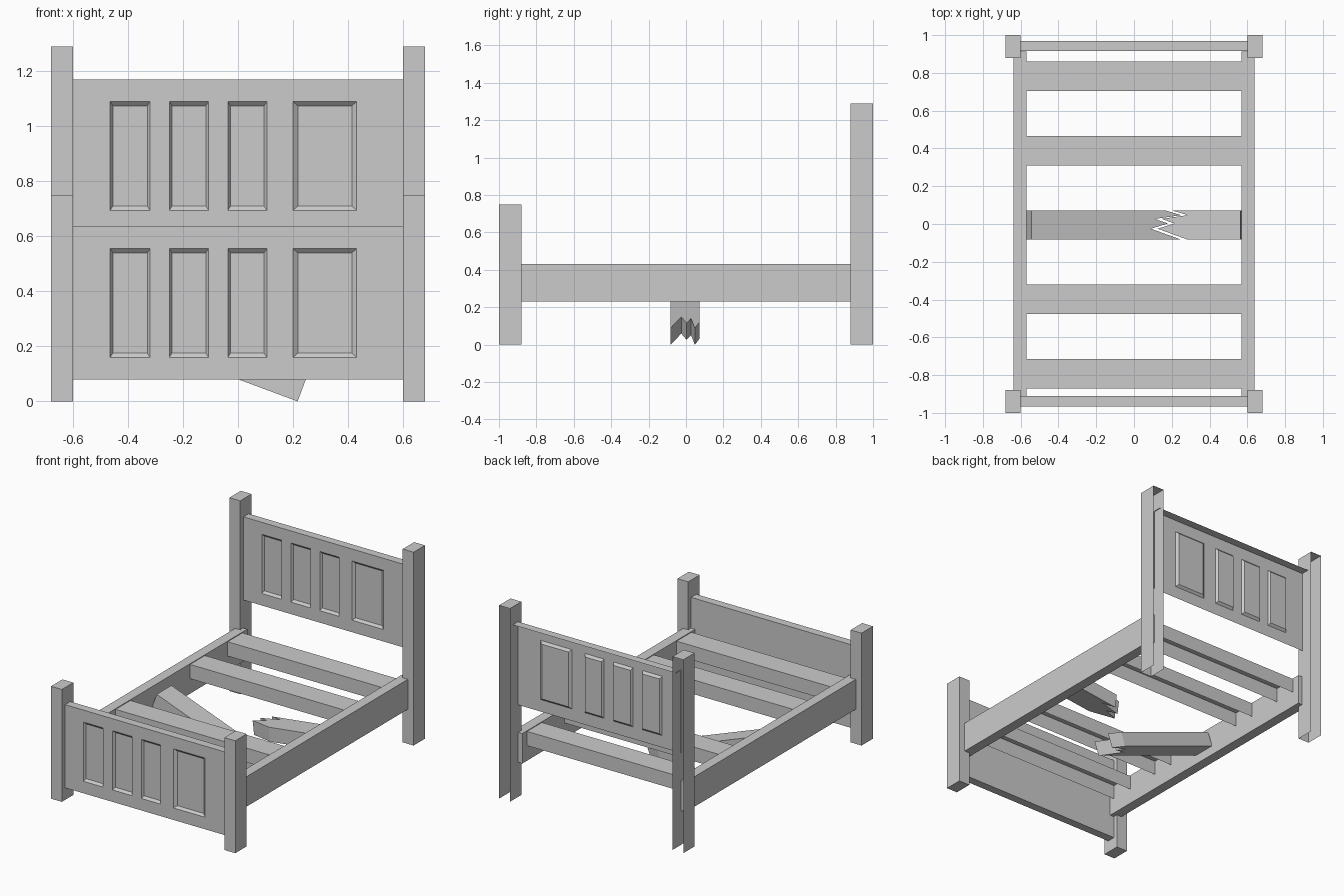
import bpy, bmesh, math
from mathutils import Matrix, Vector

if "Cube" in bpy.data.objects:
    bpy.data.objects.remove(bpy.data.objects["Cube"])


def finish(name, bm):
    me = bpy.data.meshes.new(name)
    bm.to_mesh(me)
    bm.free()
    ob = bpy.data.objects.new(name, me)
    bpy.context.collection.objects.link(ob)
    return ob


def box(name, x, y, z, open_sides=()):
    """Box from ranges; faces whose normal is in open_sides are left out."""
    bm = bmesh.new()
    bmesh.ops.create_cube(bm, size=1)
    bm.normal_update()
    gone = [f for f in bm.faces if any(f.normal.dot(Vector(n)) > 0.9 for n in open_sides)]
    bmesh.ops.delete(bm, geom=gone, context='FACES')
    for v in bm.verts:
        v.co = [a + (b - a) * (c + 0.5) for (a, b), c in zip((x, y, z), v.co)]
    return finish(name, bm)


BACK, UNDER = (0, 1, 0), (0, 0, -1)

# Posts and side rails, mirrored left and right (back posts are open behind)
for side, s in (("left", -1), ("right", 1)):
    px = sorted((0.60 * s, 0.68 * s))
    rx = sorted((0.57 * s, 0.637 * s))
    box("front_post_" + side, px, (-1, -0.88), (0, 0.75))
    box("back_post_" + side, px, (0.88, 1), (0, 1.29), (BACK, UNDER))
    box("side_rail_" + side, rx, (-0.91, 0.912), (0.23, 0.43))

# Whole slats, open underneath
for i, y in enumerate((-0.793, -0.398, 0.387, 0.783)):
    box("slat_%d" % (i + 1), (-0.575, 0.575), (y - 0.078, y + 0.078), (0.33, 0.425), (UNDER,))


# Head and foot boards with recessed panels: (x0, x1, side bevel)
PANELS = [(-0.465, -0.32, 0.010), (-0.25, -0.107, 0.010),
          (-0.037, 0.105, 0.010), (0.20, 0.432, 0.018)]


def board(name, y, z, closed):
    bm = bmesh.new()
    h, thick, depth = 0.555, 0.055, 0.014

    def quad(*pts):
        bm.faces.new([bm.verts.new(p) for p in pts])

    def rect(x0, x1, z0, z1, d):
        return [(x0, y + d, z + z0), (x1, y + d, z + z0),
                (x1, y + d, z + z1), (x0, y + d, z + z1)]

    w, r0, r1 = 0.605, 0.08, 0.475
    xs = [-w] + [v for p in PANELS for v in p[:2]] + [w]
    for i in range(len(xs) - 1):
        a, b = xs[i], xs[i + 1]
        quad(*rect(a, b, 0, r0, 0))
        quad(*rect(a, b, r1, h, 0))
        if i % 2 == 0:
            quad(*rect(a, b, r0, r1, 0))
        else:
            e = PANELS[i // 2][2]
            outer = rect(a, b, r0, r1, 0)
            inner = rect(a + e, b - e, r0 + 0.015, r1 - 0.015, depth)
            quad(*inner)
            for k in range(4):
                j = (k + 1) % 4
                quad(outer[k], outer[j], inner[j], inner[k])
    f, b = rect(-w, w, 0, h, 0), rect(-w, w, 0, h, thick)
    quad(f[3], f[2], b[2], b[3])
    if closed:
        quad(b[1], b[0], b[3], b[2])
        quad(b[0], b[1], f[1], f[0])
    bmesh.ops.remove_doubles(bm, verts=bm.verts, dist=1e-5)
    finish(name, bm)


board("footboard", -0.965, 0.08, True)
board("headboard", 0.915, 0.615, False)

# Broken middle slat: two splintered halves sharing one fracture line (x, y)
CRACK = [(0.25, -0.083), (0.09, -0.025), (0.18, 0.003), (0.11, 0.027), (0.25, 0.047), (0.165, 0.072)]


def half(name, origin, angle, reach, t=0.095):
    bm = bmesh.new()
    c, s = math.cos(angle), math.sin(angle)
    pts = [((x + reach - origin[0] - t * s) / c, y) for x, y in CRACK]
    pts += [(0, 0.072), (0, -0.083)]
    face = bm.faces.new([bm.verts.new((x, y, 0)) for x, y in pts])
    ext = bmesh.ops.extrude_face_region(bm, geom=[face])
    for v in ext["geom"]:
        if isinstance(v, bmesh.types.BMVert):
            v.co.z = t
    bmesh.ops.recalc_face_normals(bm, faces=bm.faces)
    bm.transform(Matrix.Translation(origin) @ Matrix.Rotation(angle, 4, 'Y'))
    finish(name, bm)


half("broken_slat_left", (-0.575, 0, 0.294), math.radians(20.4), 0)
half("broken_slat_right", (0.575, 0, 0.325), math.radians(-7), 0.035)
